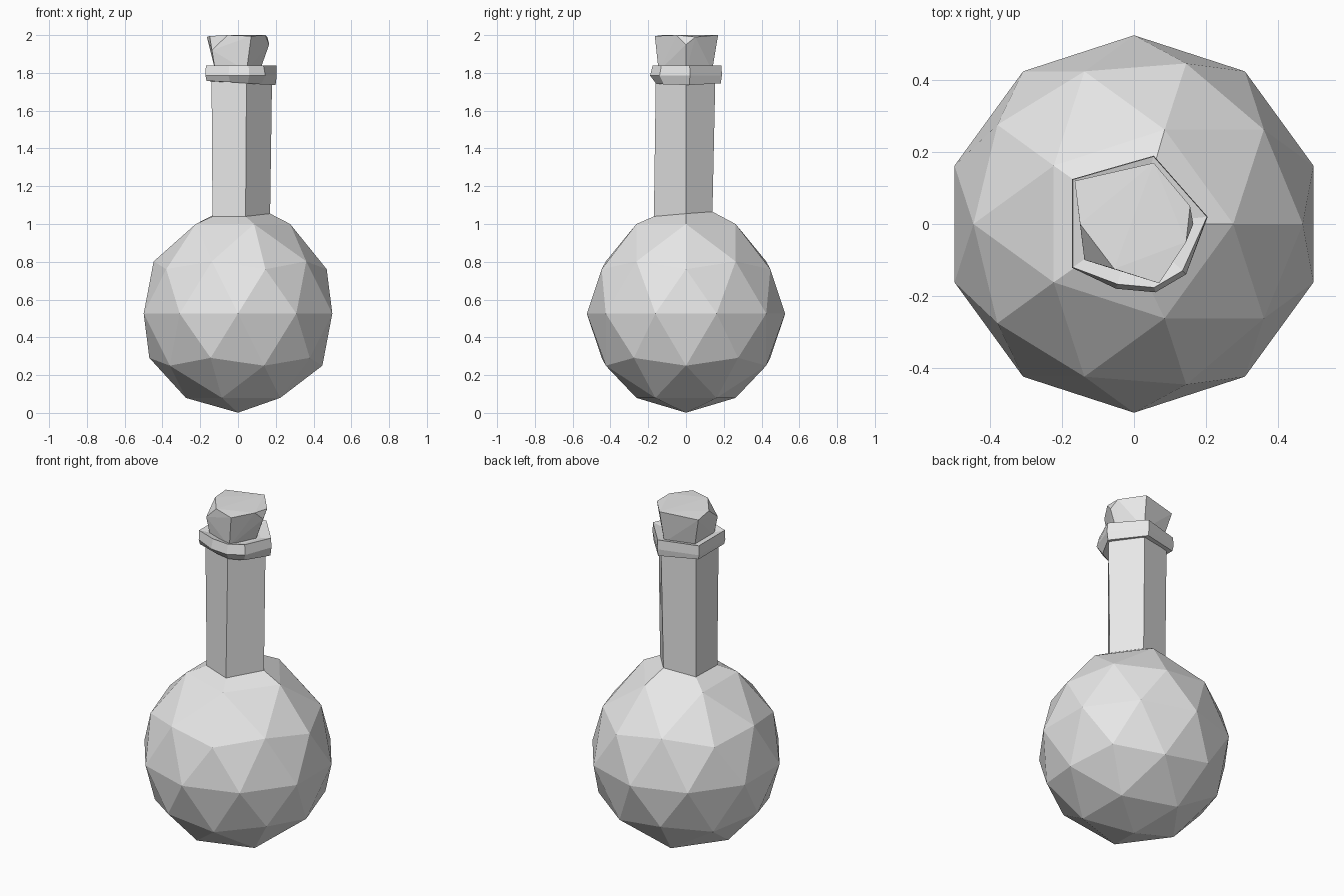
import bpy, bmesh, math
from mathutils import Vector

old = bpy.data.objects.get("Cube")
if old:
    bpy.data.objects.remove(old, do_unlink=True)

grey = bpy.data.materials.new("plain grey")
grey.use_nodes = True
grey.diffuse_color = (0.8, 0.8, 0.8, 1)
grey.node_tree.nodes["Principled BSDF"].inputs["Base Color"].default_value = (0.8, 0.8, 0.8, 1)


def finish(bm, name):
    bmesh.ops.recalc_face_normals(bm, faces=bm.faces[:])
    mesh = bpy.data.meshes.new(name)
    bm.to_mesh(mesh)
    bm.free()
    mesh.materials.append(grey)
    obj = bpy.data.objects.new(name, mesh)
    bpy.context.collection.objects.link(obj)
    return obj


def bridge(bm, lower, upper):
    n = len(lower)
    for i in range(n):
        j = (i + 1) % n
        bm.faces.new((lower[i], lower[j], upper[j], upper[i]))


def add_ring(bm, points):
    return [bm.verts.new(p) for p in points]


# Round faceted body, opened at the pole, with the five-sided neck growing out of it
bm = bmesh.new()
bmesh.ops.create_icosphere(bm, subdivisions=2, radius=0.525)
bmesh.ops.translate(bm, verts=bm.verts[:], vec=(0, 0, 0.526))
top = max(bm.verts, key=lambda v: v.co.z)
bmesh.ops.delete(bm, geom=[top], context='VERTS')
shoulder = [v for v in bm.verts if v.co.z > 0.9]
shoulder.sort(key=lambda v: round(math.atan2(v.co.y, v.co.x), 3) % math.tau)
for v in shoulder:
    v.co.z = 1.0
base = add_ring(bm, [(0.17, 0, 1.055), (0.05, 0.14, 1.065), (-0.135, 0.1, 1.045),
                     (-0.135, -0.1, 1.04), (0.04, -0.17, 1.04)])
neck = add_ring(bm, [(0.18, 0, 1.75), (0.055, 0.155, 1.76), (-0.14, 0.105, 1.76),
                     (-0.14, -0.105, 1.76), (0.045, -0.16, 1.76)])
bridge(bm, shoulder, base)
bridge(bm, base, neck)
finish(bm, "bottle_body_and_neck")

# Uneven lip around the mouth, bevelled at the front
outline = [Vector(p) for p in ((0.205, 0.02), (0.055, 0.19), (-0.172, 0.125),
                               (-0.172, -0.122), (-0.05, -0.18), (0.06, -0.19), (0.145, -0.14))]


def lip_ring(z, scale, front_scale, tilt=0):
    pts = []
    for p in outline:
        s = front_scale if p.y < -0.13 else scale
        pts.append((p.x * s, p.y * s, z + tilt * p.x))
    return pts


bm = bmesh.new()
rings = [add_ring(bm, lip_ring(*r)) for r in (
    (1.75, 0.6, 0.6), (1.748, 0.97, 0.84, -0.06), (1.785, 1, 1),
    (1.84, 0.99, 0.93), (1.825, 0.68, 0.68))]
for a, b in zip(rings, rings[1:]):
    bridge(bm, a, b)
bm.faces.new(rings[-1])
finish(bm, "mouth_lip")

# Flared stopper with chipped top corners
bm = bmesh.new()
foot = [(0.115, 0, 1.81), (0.045, 0.138, 1.81), (-0.12, 0.09, 1.81),
        (-0.12, -0.09, 1.81), (0.045, -0.145, 1.81)]
chips = [(0.165, 0, 1.95), (-0.138, -0.1, 1.92)]
crown = [(0.156, 0.05, 1.99), (0.055, 0.17, 2.0), (-0.165, 0.12, 1.99), (-0.15, 0, 1.995),
         (-0.055, -0.125, 2.0), (0.07, -0.165, 1.995), (0.145, -0.05, 2.0)]
bmesh.ops.convex_hull(bm, input=add_ring(bm, foot + chips + crown))
finish(bm, "stopper")
